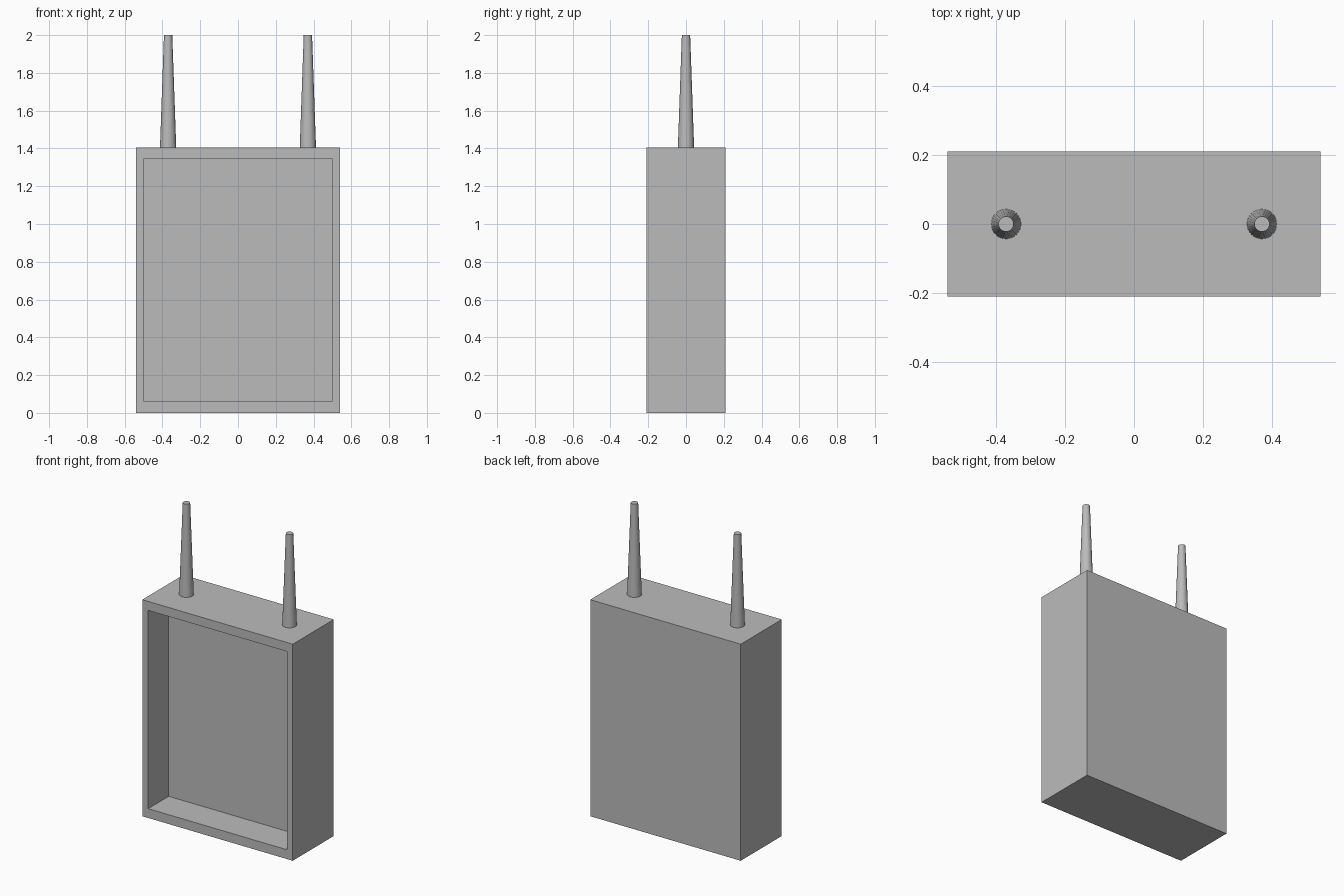
import bpy
import bmesh

# Remove the default cube
cube = bpy.data.objects.get("Cube")
if cube:
    bpy.data.objects.remove(cube, do_unlink=True)

WIDTH, DEPTH, HEIGHT = 1.08, 0.42, 1.405
BORDER, RECESS = 0.06, 0.21

grey = bpy.data.materials.new("plain grey")
grey.use_nodes = True
colour = (0.5, 0.5, 0.5, 1)
grey.diffuse_color = colour
grey.node_tree.nodes["Principled BSDF"].inputs["Base Color"].default_value = colour


def add_object(name, bm):
    mesh = bpy.data.meshes.new(name)
    bm.to_mesh(mesh)
    bm.free()
    mesh.materials.append(grey)
    obj = bpy.data.objects.new(name, mesh)
    bpy.context.collection.objects.link(obj)
    return obj


# Case: a box whose front is inset, then pushed inward as an open recess
bm = bmesh.new()
bmesh.ops.create_cube(bm, size=1)
bmesh.ops.scale(bm, vec=(WIDTH, DEPTH, HEIGHT), verts=bm.verts)
bmesh.ops.translate(bm, vec=(0, 0, HEIGHT / 2), verts=bm.verts)
bm.normal_update()
front = next(f for f in bm.faces if f.normal.y < -0.9)
bmesh.ops.inset_region(bm, faces=[front], thickness=BORDER)
# Top and bottom rims are slightly wider than the side rims
for v in front.verts:
    v.co.z += 0.018 if v.co.z < HEIGHT / 2 else -0.016
panel = bmesh.ops.extrude_discrete_faces(bm, faces=[front])["faces"][0]
bmesh.ops.translate(bm, vec=(0, RECESS, 0), verts=panel.verts)
bmesh.ops.recalc_face_normals(bm, faces=bm.faces)
add_object("case", bm)

# Antennas: a tapered rod on each side of the top
for name, side in (("left_antenna", 1), ("right_antenna", -1)):
    bm = bmesh.new()
    length = 2 - HEIGHT
    bmesh.ops.create_cone(bm, cap_ends=True, segments=32,
                          radius1=0.043, radius2=0.022, depth=length)
    antenna = add_object(name, bm)
    antenna.location = (side * 0.37, 0, HEIGHT + length / 2)
